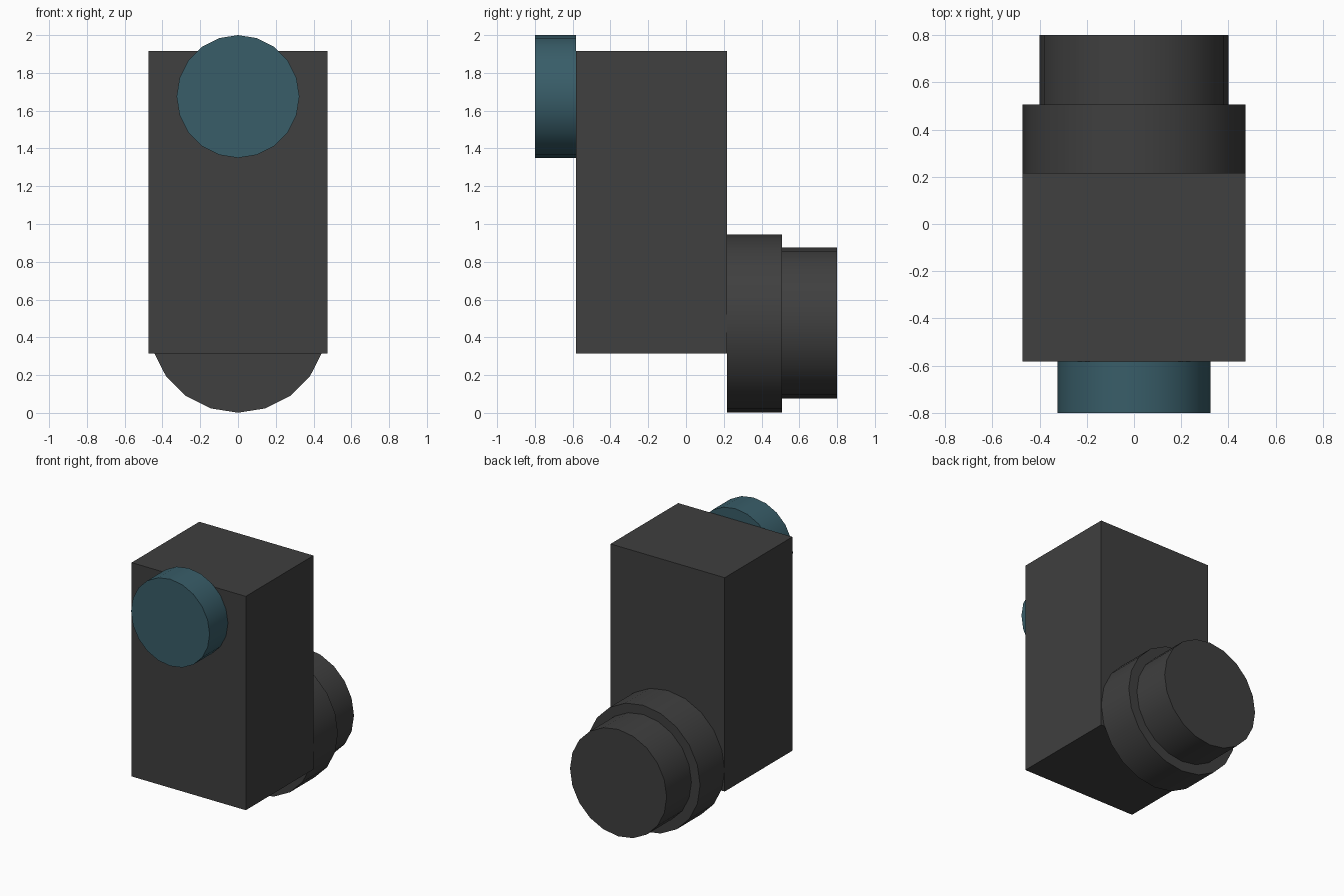
import bpy
import math

if "Cube" in bpy.data.objects:
    bpy.data.objects.remove(bpy.data.objects["Cube"])


def material(name, color):
    m = bpy.data.materials.new(name)
    m.diffuse_color = (*color, 1)
    m.use_nodes = True
    m.node_tree.nodes["Principled BSDF"].inputs["Base Color"].default_value = m.diffuse_color
    return m


dark = material("dark_grey", (0.05, 0.05, 0.05))
teal = material("teal", (0.04, 0.11, 0.14))


def disc(name, radius, y0, y1, z, mat):
    """20-sided cylinder lying along y, with a vertex at the top."""
    bpy.ops.mesh.primitive_cylinder_add(
        vertices=20, radius=radius, depth=y1 - y0,
        location=(0, (y0 + y1) / 2, z), rotation=(math.pi / 2, 0, 0))
    ob = bpy.context.object
    ob.name = name
    ob.data.materials.append(mat)
    bpy.ops.object.shade_smooth_by_angle(angle=math.radians(30))
    return ob


# Main block
bpy.ops.mesh.primitive_cube_add(size=1, location=(0, -0.183, 1.115))
body = bpy.context.object
body.name = "body_block"
body.scale = (0.945, 0.8, 1.6)
bpy.ops.object.transform_apply(location=False, rotation=False, scale=True)
body.data.materials.append(dark)

# Coloured disc high on the front
disc("front_disc", 0.325, -0.8, -0.583, 1.675, teal)

# Stepped hub low on the back
disc("rear_collar", 0.472, 0.217, 0.507, 0.473, dark)
disc("rear_hub", 0.4, 0.507, 0.8, 0.476, dark)
